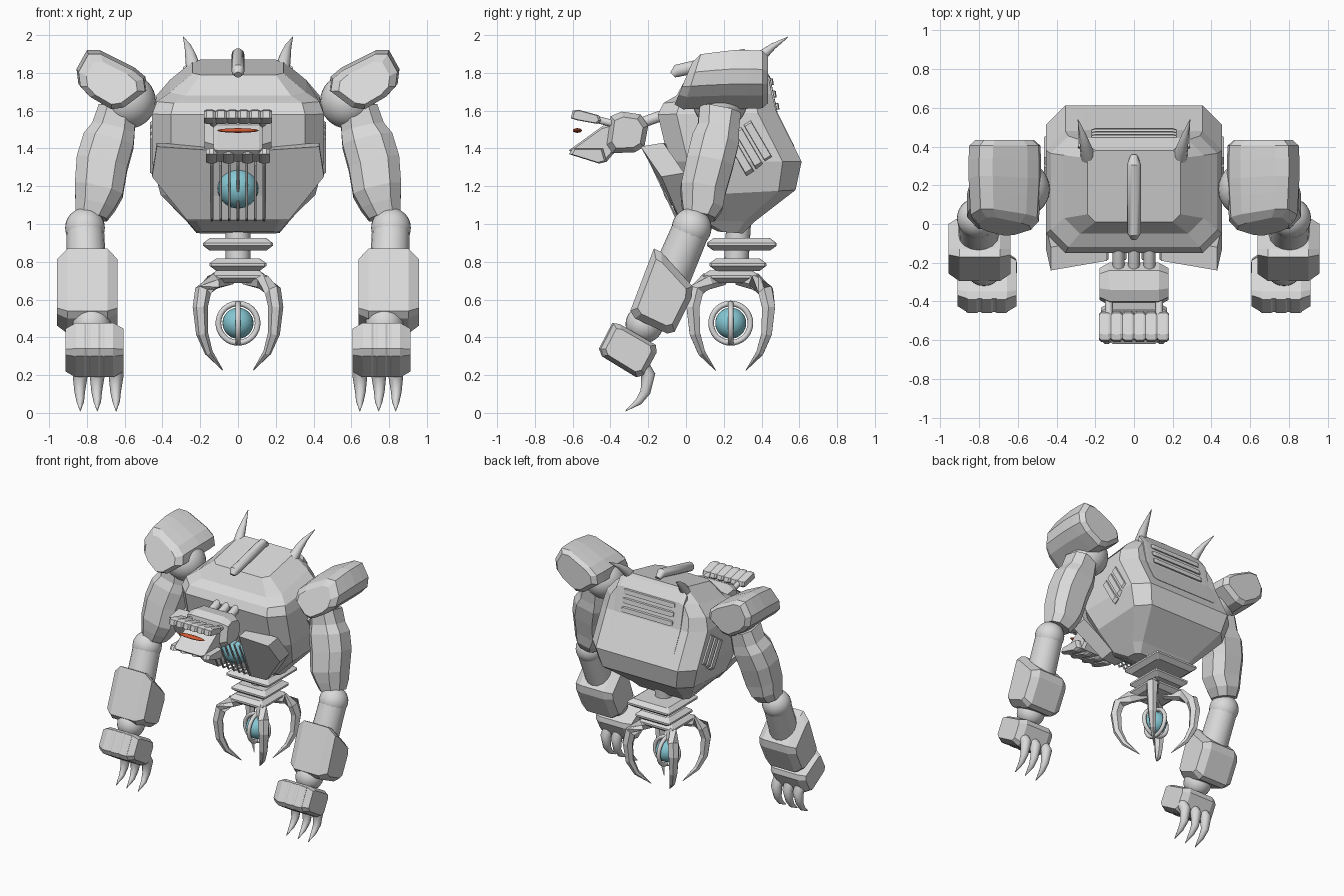
import bpy, bmesh, math
from mathutils import Vector as V

if "Cube" in bpy.data.objects:
    bpy.data.objects.remove(bpy.data.objects["Cube"], do_unlink=True)


def material(name, rgb):
    m = bpy.data.materials.new(name)
    m.use_nodes = True
    m.diffuse_color = (*rgb, 1)
    m.node_tree.nodes["Principled BSDF"].inputs["Base Color"].default_value = (*rgb, 1)
    return m


GREY = material("light grey metal", (0.7, 0.7, 0.7))
BLUE = material("glowing blue", (0.24, 0.58, 0.66))
ORANGE = material("eye orange", (0.64, 0.1, 0.035))


def finish(name, bm, mat=GREY, smooth=False, mirror=False):
    bmesh.ops.recalc_face_normals(bm, faces=bm.faces)
    me = bpy.data.meshes.new(name)
    bm.to_mesh(me)
    bm.free()
    me.materials.append(mat)
    ob = bpy.data.objects.new(name, me)
    bpy.context.collection.objects.link(ob)
    if mirror:
        ob.modifiers.new("Mirror", "MIRROR")
    if smooth:
        bpy.ops.object.select_all(action="DESELECT")
        ob.select_set(True)
        bpy.context.view_layer.objects.active = ob
        bpy.ops.object.shade_smooth_by_angle(angle=math.radians(40))
    return ob


def add_loft(bm, rings):
    """Skin a list of rings and cap both ends."""
    vs = [[bm.verts.new(p) for p in r] for r in rings]
    n = len(vs[0])
    for a, b in zip(vs, vs[1:]):
        for i in range(n):
            bm.faces.new((a[i], a[(i + 1) % n], b[(i + 1) % n], b[i]))
    bm.faces.new(vs[0][::-1])
    bm.faces.new(vs[-1])


def loft(name, rings, **kw):
    bm = bmesh.new()
    add_loft(bm, rings)
    return finish(name, bm, **kw)


def octagon(hx, hy, c):
    """Rectangle with cut corners."""
    return [(hx, -hy + c), (hx, hy - c), (hx - c, hy), (-hx + c, hy),
            (-hx, hy - c), (-hx, -hy + c), (-hx + c, -hy), (hx - c, -hy)]


def limb(name, path, cut=0.25, **kw):
    """Cut-corner block along a path of (centre, half width, half depth)."""
    t = (V(path[-1][0]) - V(path[0][0])).normalized()
    u = (V((1, 0, 0)) - t * t.x).normalized()
    v = t.cross(u)
    rings = [[V(c) + u * a + v * b for a, b in octagon(hx, hy, cut * 2 * min(hx, hy))]
             for c, hx, hy in path]
    return loft(name, rings, **kw)


def add_tube(bm, path, radii, sides=10):
    pts = [V(p) for p in path]
    rings = []
    for i, p in enumerate(pts):
        t = (pts[min(i + 1, len(pts) - 1)] - pts[max(i - 1, 0)]).normalized()
        ref = V((1, 0, 0)) if abs(t.x) < 0.6 else V((0, 1, 0))
        u = (ref - t * t.dot(ref)).normalized()
        v = t.cross(u)
        angles = [math.tau * k / sides for k in range(sides)]
        rings.append([p + (u * math.cos(a) + v * math.sin(a)) * radii[i] for a in angles])
    add_loft(bm, rings)


def tubes(name, paths, radii, sides=10, **kw):
    bm = bmesh.new()
    for p in paths:
        add_tube(bm, p, radii, sides)
    return finish(name, bm, smooth=sides > 6, **kw)


def ball(name, centre, r, scale=(1, 1, 1), **kw):
    bm = bmesh.new()
    bmesh.ops.create_uvsphere(bm, u_segments=28, v_segments=16, radius=r)
    bmesh.ops.scale(bm, vec=scale, verts=bm.verts)
    bmesh.ops.translate(bm, vec=centre, verts=bm.verts)
    return finish(name, bm, smooth=True, **kw)


def torus(bm, centre, r, tube, axis):
    """Closed ring lying across the given axis (0 = x, 1 = y)."""
    n, m = 36, 10
    rings = []
    for i in range(n):
        a = math.tau * i / n
        ring = []
        for j in range(m):
            b = math.tau * j / m
            d = r + tube * math.cos(b)
            p = [d * math.cos(a), d * math.cos(a), d * math.sin(a)]
            p[axis] = tube * math.sin(b)
            ring.append(bm.verts.new(V(centre) + V(p)))
        rings.append(ring)
    for i in range(n):
        a, b = rings[i], rings[(i + 1) % n]
        for j in range(m):
            k = (j + 1) % m
            bm.faces.new((a[j], a[k], b[k], b[j]))


def prism(name, outline, x0, x1, c=0.02, shrink=0.85, **kw):
    """Side outline (y, z) extruded along x with bevelled ends."""
    my = sum(p[0] for p in outline) / len(outline)
    mz = sum(p[1] for p in outline) / len(outline)
    rings = [[(x, my + (y - my) * s, mz + (z - mz) * s) for y, z in outline]
             for x, s in ((x0, shrink), (x0 + c, 1), (x1 - c, 1), (x1, shrink))]
    return loft(name, rings, **kw)


# Torso: (half width, front y, front z, back y, back z, corner cut)
rings = []
for hw, yf, zf, yb, zb, c in [
        (0.22, 0.17, 0.96, 0.30, 0.95, 0.03), (0.27, 0.05, 1.02, 0.36, 1.01, 0.05),
        (0.41, 0.0, 1.15, 0.58, 1.18, 0.09), (0.455, -0.09, 1.33, 0.612, 1.33, 0.1),
        (0.455, -0.15, 1.58, 0.48, 1.59, 0.1), (0.43, -0.12, 1.64, 0.455, 1.69, 0.09),
        (0.36, -0.05, 1.68, 0.435, 1.78, 0.08), (0.24, 0.01, 1.79, 0.38, 1.87, 0.04)]:
    my, hy = (yf + yb) / 2, (yb - yf) / 2
    rings.append([(x, my + y, zf + (zb - zf) * (y + hy) / (2 * hy)) for x, y in octagon(hw, hy, c)])
loft("torso", rings)

# Back plate and ribs
prism("back_plate", [(0.395, 1.85), (0.445, 1.78), (0.485, 1.59), (0.575, 1.41), (0.5, 1.4), (0.36, 1.7)],
      -0.29, 0.29, 0.03, 0.92)
for i in range(3):
    y, z = 0.395 + 0.015 * i, 1.78 - 0.065 * i
    prism("back_rib", [(y, z), (y + 0.065, z - 0.01), (y + 0.07, z - 0.045), (y, z - 0.045)], -0.22, 0.22)

# Crest and horns
tubes("crest", [[(0, -0.07, 1.79), (0, -0.05, 1.81), (0, 0.31, 1.895), (0, 0.35, 1.87)]],
      [0.02, 0.035, 0.035, 0.02])
tubes("horn", [[(0.235, 0.34, 1.82), (0.25, 0.40, 1.89), (0.265, 0.46, 1.94), (0.29, 0.54, 1.99)]],
      [0.04, 0.03, 0.018, 0.002], mirror=True)

# Chest plates, core and grille
front = [(0.14, -0.19, 1.39), (0.43, -0.24, 1.41), (0.455, -0.13, 1.25), (0.27, -0.03, 1.02), (0.14, -0.04, 1.02)]
loft("chest_plate", [front, [(x, y + 0.12, z + 0.02) for x, y, z in front]], mirror=True)
ball("chest_core", (0, -0.015, 1.19), 0.108, mat=BLUE)
tubes("chest_grille", [[(0.046 * i, -0.09, 1.34), (0.046 * i, -0.18, 1.31), (0.046 * i, -0.05, 1.03),
                        (0.046 * i, 0.05, 1.02)] for i in range(-3, 4)], [0.007] * 4, 6)

# Side vents
for i in range(3):
    y, z = 0.28 + 0.05 * i, 1.37 + 0.035 * i
    prism("side_vent", [(y - 0.08, z + 0.09), (y - 0.04, z + 0.115), (y + 0.08, z - 0.09), (y + 0.04, z - 0.115)],
          0.42, 0.466, mirror=True)

# Head: neck tubes, skull, jaws and eye
tubes("neck_tubes", [[(x, 0, 1.6), (x, -0.14, 1.57), (x, -0.25, 1.53)] for x in (-0.08, 0, 0.08)], [0.03] * 3)
prism("skull", [(-0.42, 1.42), (-0.4, 1.57), (-0.34, 1.595), (-0.24, 1.58), (-0.2, 1.52),
                (-0.22, 1.41), (-0.27, 1.38), (-0.39, 1.375)], -0.178, 0.178, 0.05, 0.75)
prism("lower_jaw", [(-0.62, 1.39), (-0.44, 1.52), (-0.36, 1.54), (-0.36, 1.4), (-0.42, 1.33), (-0.6, 1.37)],
      -0.13, 0.13, 0.02)
for x in (-0.14, -0.05, 0.05, 0.14):
    prism("jaw_tooth", [(-0.62, 1.37), (-0.6, 1.4), (-0.44, 1.4), (-0.42, 1.33), (-0.46, 1.32)], x - 0.03, x + 0.03)
for i in range(6):
    x = -0.15 + 0.06 * i
    prism("brow_rib", [(-0.61, 1.56), (-0.6, 1.6), (-0.57, 1.605), (-0.46, 1.575), (-0.45, 1.545), (-0.47, 1.53),
                       (-0.58, 1.55)], x - 0.03, x + 0.03, 0.012)
tubes("brow_arms", [[(x, -0.5, 1.56), (x, -0.38, 1.53)] for x in (-0.13, 0.13)], [0.02] * 2)
ball("eye", (0, -0.575, 1.495), 0.11, (1, 0.22, 0.11), mat=ORANGE)

# Shoulders: pad over a ball joint; (y, scale, lean, drop) from the raked front end to the back
ball("shoulder_joint", (0.58, 0.18, 1.65), 0.145, mirror=True)
pad = [(0.49, 1.78), (0.55, 1.83), (0.73, 1.92), (0.8, 1.92), (0.855, 1.82), (0.845, 1.74),
       (0.79, 1.68), (0.67, 1.61), (0.6, 1.62), (0.48, 1.71)]
rings = []
for y, s, lean, drop in [(-0.015, 0.72, 0.3, 0.02), (0.03, 0.94, 0.3, 0.012), (0.13, 0.97, 0.22, 0.005),
                         (0.23, 1, 0.12, 0), (0.33, 1, 0.05, 0), (0.405, 0.98, 0, 0), (0.435, 0.8, 0, 0)]:
    rings.append([(0.67 + (x - 0.67) * s, y + (z - 1.76) * lean, 1.765 + (z - 1.765) * s - drop) for x, z in pad])
loft("shoulder_pad", rings, mirror=True)

# Arms
limb("upper_arm", [((0.64, 0.18, 1.6), 0.1, 0.11), ((0.66, 0.17, 1.5), 0.115, 0.11),
                   ((0.685, 0.155, 1.44), 0.135, 0.125), ((0.72, 0.125, 1.32), 0.137, 0.125),
                   ((0.737, 0.09, 1.18), 0.13, 0.12),
                   ((0.757, 0.085, 1.1), 0.107, 0.11), ((0.777, 0.07, 1.04), 0.085, 0.085)], mirror=True)
ball("elbow_joint", (0.81, 0.03, 0.98), 0.105, mirror=True)
tubes("elbow_shaft", [[(0.81, 0.03, 0.98), (0.8, -0.08, 0.72)]], [0.1, 0.105], 16, mirror=True)
prism("forearm", [(-0.17, 0.87), (-0.13, 0.85), (0.035, 0.67), (0.03, 0.61), (-0.06, 0.43), (-0.1, 0.42),
                  (-0.27, 0.5), (-0.295, 0.54)], 0.637, 0.958, 0.055, 0.78, mirror=True)
ball("wrist_joint", (0.775, -0.22, 0.47), 0.1, mirror=True)

# Hands: bevelled block with raised finger slabs and three claws
hand = [(-0.385, 0.475), (-0.35, 0.47), (-0.16, 0.36), (-0.155, 0.32), (-0.22, 0.2),
        (-0.26, 0.19), (-0.44, 0.3), (-0.455, 0.34)]
prism("hand", hand, 0.607, 0.912, 0.05, 0.8, mirror=True)
for x in (0.685, 0.76, 0.835):
    prism("finger_slab", [(y - 0.006, z) for y, z in hand], x - 0.034, x + 0.034, 0.012, 0.95, mirror=True)
tubes("hand_claws", [[(x, -0.25, 0.28), (x, -0.2, 0.2), (x + 0.003, -0.215, 0.11), (x, -0.25, 0.06), (x, -0.32, 0.01)]
                     for x in (0.645, 0.745, 0.835)], [0.04, 0.04, 0.028, 0.02, 0.002], mirror=True)

# Lower column with square plates
tubes("lower_column", [[(0, 0.28, 1.02), (0, 0.26, 0.7)]], [0.065] * 2, 16)
for name, y, z, s in [("upper_plate", 0.295, 0.892, 0.185), ("middle_plate", 0.275, 0.785, 0.15),
                      ("claw_hub", 0.237, 0.72, 0.15)]:
    loft(name, [[(a, y + b, z + h) for a, b in octagon(w, w, 0.01)]
                for h, w in ((-0.033, s - 0.035), (-0.007, s), (0.007, s), (0.033, s - 0.035))])

# Hanging grabber: four diagonal arms around a ringed core
profile = [(0.04, 0.71), (0.13, 0.695), (0.185, 0.645), (0.2, 0.56), (0.19, 0.42), (0.155, 0.32), (0.08, 0.225)]
cy = 0.237
tubes("grabber_arms", [[(r * dx, cy + r * dy, z) for r, z in profile] for dx in (1, -1) for dy in (1, -1)],
      [0.035, 0.045, 0.045, 0.04, 0.032, 0.022, 0.002], 6)
ball("grabber_core", (0, cy, 0.475), 0.082, mat=BLUE)
bm = bmesh.new()
for axis in (0, 1):
    torus(bm, (0, cy, 0.475), 0.104, 0.015, axis)
finish("core_rings", bm, smooth=True)
